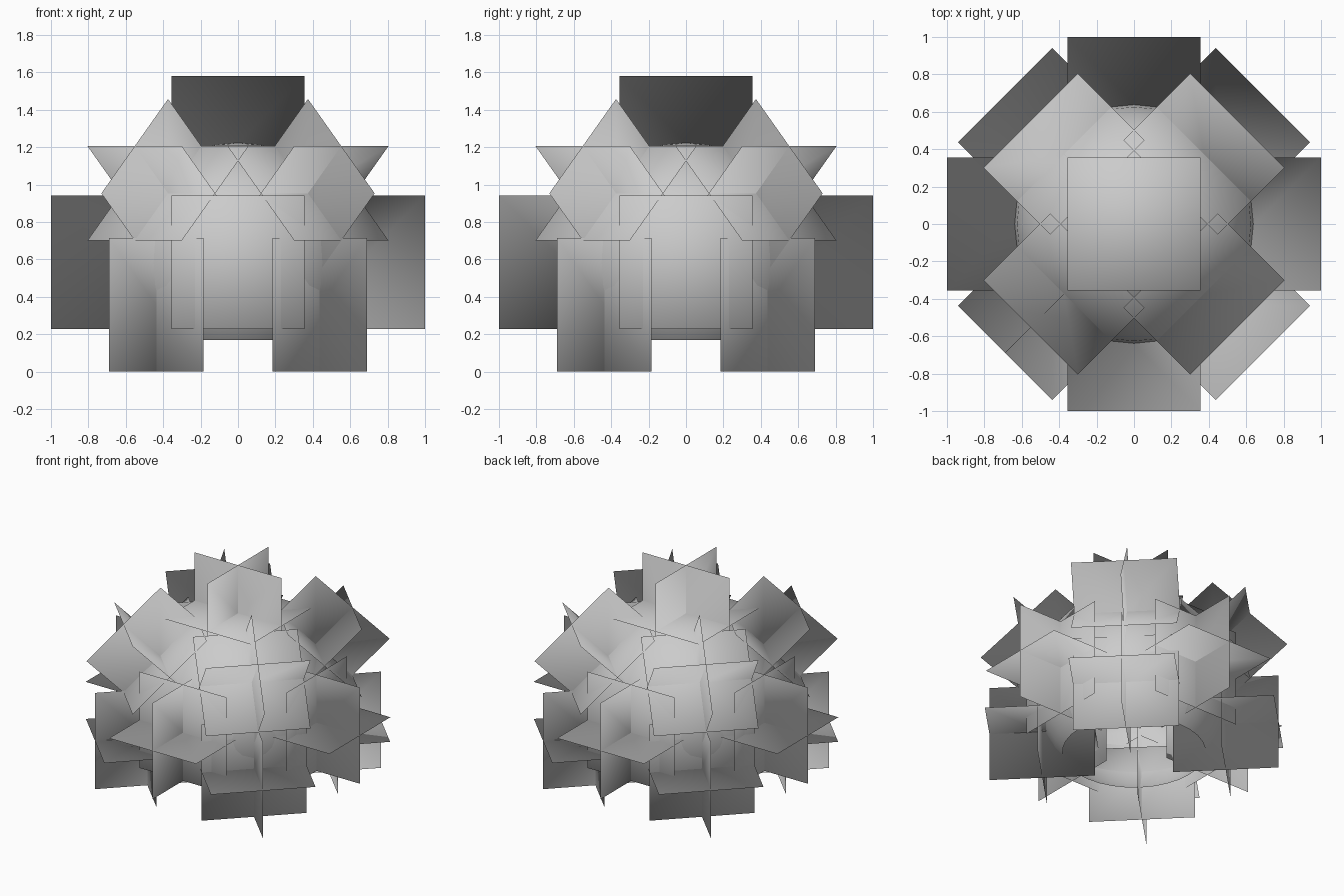
import bpy, bmesh
from math import radians, cos, sin, pi
from mathutils import Matrix, Vector

if "Cube" in bpy.data.objects:
    bpy.data.objects.remove(bpy.data.objects["Cube"])

CARD = 0.713                      # side of every leaf card
CENTRE = Vector((0, 0, 0.585))    # bush centre
R = 0.643                         # distance of the leaf clusters from the centre


def finish(bm, name):
    """Make the object, shaded softly as one round bush (normals point from its centre)."""
    for f in bm.faces:
        f.smooth = True
    mesh = bpy.data.meshes.new(name)
    bm.to_mesh(mesh)
    bm.free()
    mesh.normals_split_custom_set_from_vertices(
        [(v.co - CENTRE).normalized() for v in mesh.vertices])
    obj = bpy.data.objects.new(name, mesh)
    bpy.context.collection.objects.link(obj)
    return obj


def leaf_cluster(name, radius, z, angle, pitch=0):
    """Three square cards crossing at right angles, facing outwards."""
    place = (Matrix.Translation((radius * cos(angle), radius * sin(angle), z))
             @ Matrix.Rotation(angle, 4, 'Z') @ Matrix.Rotation(-pitch, 4, 'Y'))
    bm = bmesh.new()
    for turn in (Matrix(), Matrix.Rotation(pi / 2, 4, 'X'), Matrix.Rotation(pi / 2, 4, 'Y')):
        bmesh.ops.create_grid(bm, x_segments=1, y_segments=1, size=CARD / 2,
                              matrix=place @ turn)
    return finish(bm, name)


# Round core, open and cut flat at the bottom
bm = bmesh.new()
bmesh.ops.create_uvsphere(bm, u_segments=32, v_segments=16, radius=0.638,
                          matrix=Matrix.Translation(CENTRE))
bmesh.ops.bisect_plane(bm, geom=bm.verts[:] + bm.edges[:] + bm.faces[:],
                       plane_co=Vector((0, 0, 0.17)), plane_no=Vector((0, 0, 1)),
                       clear_inner=True)
finish(bm, "bush_core")

# Leaf clusters: crown, middle ring, tilted upper ring, lower ring
leaf_cluster("crown_leaves", 0, 1.224, 0)
for i in range(4):
    straight = i * pi / 2
    diagonal = straight + pi / 4
    leaf_cluster("middle_leaves", R, CENTRE.z, straight)
    leaf_cluster("upper_leaves", 0.529, 0.953, diagonal, radians(45))
    leaf_cluster("lower_leaves", 0.618, CARD / 2, diagonal)
